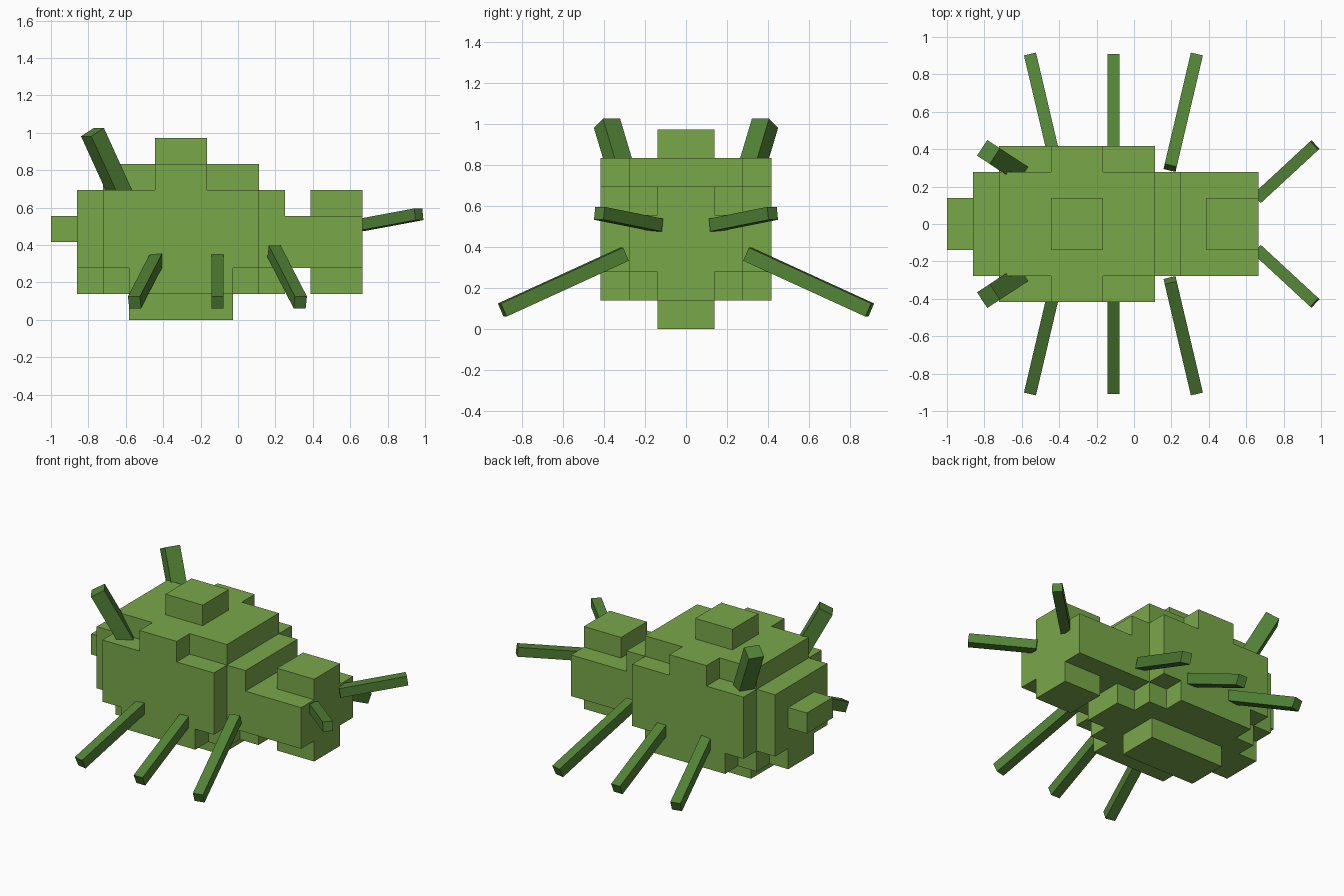
import bpy, bmesh
from mathutils import Vector, Matrix

cube = bpy.data.objects.get("Cube")
if cube:
    bpy.data.objects.remove(cube)


def material(name, rgb):
    linear = [((c / 255 + 0.055) / 1.055) ** 2.4 for c in rgb]
    mat = bpy.data.materials.new(name)
    mat.use_nodes = True
    mat.diffuse_color = (*linear, 1)
    mat.node_tree.nodes["Principled BSDF"].inputs["Base Color"].default_value = (*linear, 1)
    return mat


LIGHT = material("leaf green", (121, 167, 74))
DARK = material("dark green", (82, 131, 54))
U = 1 / 7.2  # size of one block


def finish(bm, name, mat):
    bmesh.ops.recalc_face_normals(bm, faces=bm.faces)
    mesh = bpy.data.meshes.new(name)
    bm.to_mesh(mesh)
    bm.free()
    mesh.materials.append(mat)
    bpy.context.collection.objects.link(bpy.data.objects.new(name, mesh))


# Blocky parts as boxes in block units: x start, x end, half depth, z start, z end
parts = {
    "body": [(2, 8, 3, 2, 5), (3, 7, 3, 1, 2), (4, 6, 3, 5, 6),
             (2, 8, 2, 1, 6), (1, 9, 2, 2, 5), (1, 9, 1, 1, 2)],
    "tail": [(0, 1, 1, 3, 4)],
    "back_bump": [(4, 6, 1, 6, 7)],
    "belly": [(3, 7, 1, 0, 1)],
    "head": [(9, 12, 2, 2, 4), (10, 12, 1, 4, 5), (10, 12, 1, 1, 2)],
}
cells = {}
for part, boxes in parts.items():
    for x0, x1, h, z0, z1 in boxes:
        for x in range(x0, x1):
            for y in range(-h, h):
                for z in range(z0, z1):
                    cells[x, y, z] = part


def block_part(name):
    """Skin only the outer sides of the blocks of one part."""
    bm = bmesh.new()
    for cell in [c for c, p in cells.items() if p == name]:
        centre = Vector(cell) + Vector((0.5, 0.5, 0.5))
        for axis in range(3):
            for sign in (-1, 1):
                n = Vector()
                n[axis] = sign
                if tuple(int(a + b) for a, b in zip(cell, n)) in cells:
                    continue
                a = Vector((n.y, n.z, n.x)) / 2
                b = n.cross(a)
                quad = [centre + n / 2 + s * a + t * b
                        for s, t in ((-1, -1), (1, -1), (1, 1), (-1, 1))]
                bm.faces.new([bm.verts.new(v * U - Vector((1, 0, 0))) for v in quad])
    bmesh.ops.remove_doubles(bm, verts=bm.verts, dist=0.001)
    bmesh.ops.dissolve_limit(bm, angle_limit=0.01, verts=bm.verts, edges=bm.edges)
    finish(bm, name, LIGHT)


for part in parts:
    block_part(part)


def bar(name, start, end, width, thick):
    """Square-ended bar between two points, its width kept level."""
    start, end = Vector(start), Vector(end)
    d = (end - start).normalized()
    side = d.cross(Vector((0, 0, 1))).normalized()
    turn = Matrix((d, side, d.cross(side))).transposed().to_4x4()
    size = Matrix.Diagonal(((end - start).length, width, thick, 1))
    bm = bmesh.new()
    bmesh.ops.create_cube(bm, size=1, matrix=Matrix.Translation((start + end) / 2) @ turn @ size)
    finish(bm, name, DARK)


# Limbs, one of each per side
for side, s in (("near", -1), ("far", 1)):
    for place, x, spread in (("rear", -0.413, -0.14), ("middle", -0.11, 0), ("front", 0.193, 0.14)):
        bar(f"{side}_{place}_leg", (x, s * 0.3, 0.365), (x + spread, s * 0.895, 0.093), 0.066, 0.07)
    bar(f"{side}_antenna", (0.66, s * 0.138, 0.507), (0.967, s * 0.422, 0.564), 0.063, 0.063)
    bar(f"{side}_back_spike", (-0.606, s * 0.272, 0.625), (-0.778, s * 0.385, 1.003), 0.1, 0.092)
